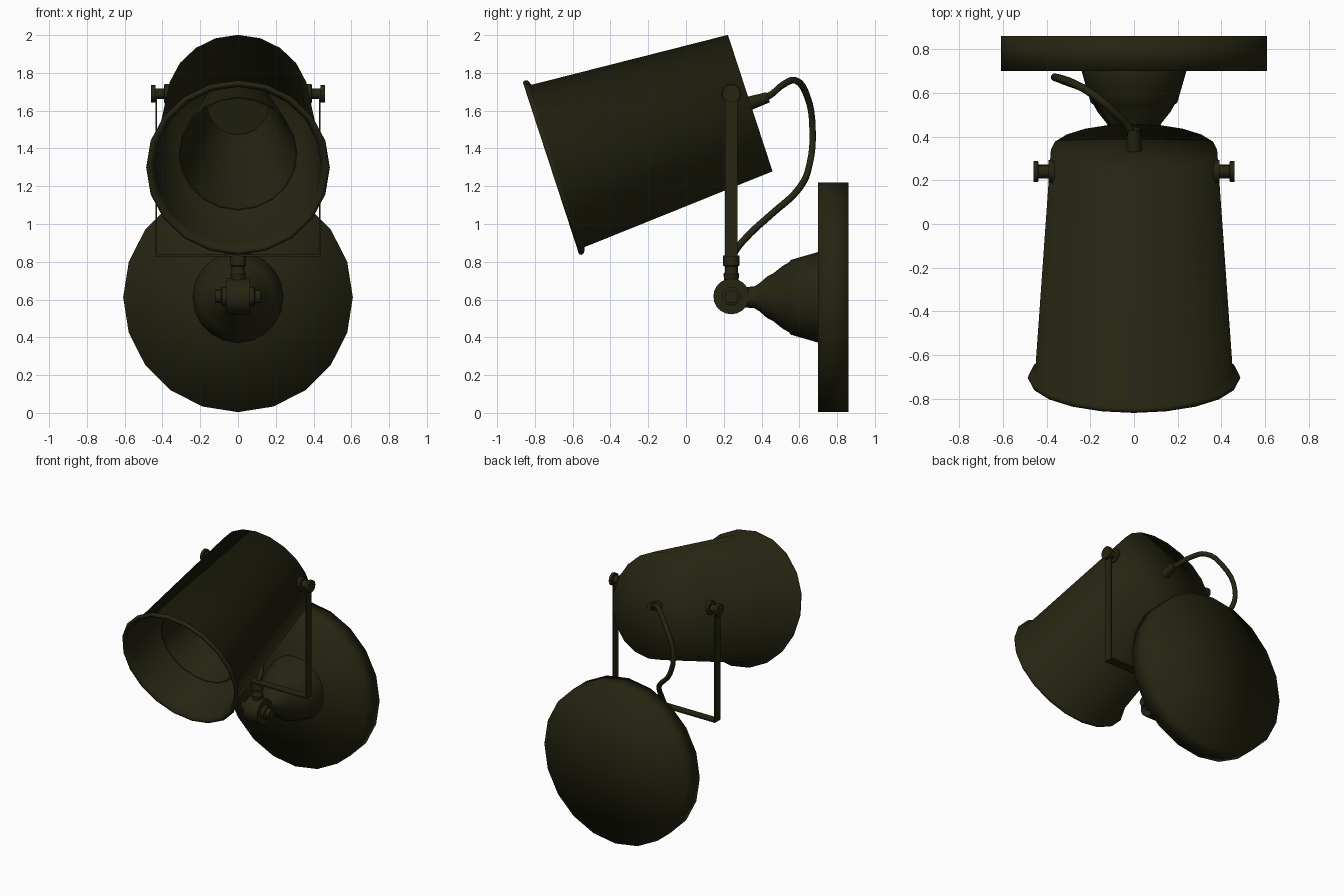
import bpy, bmesh, math
from mathutils import Vector

if "Cube" in bpy.data.objects:
    bpy.data.objects.remove(bpy.data.objects["Cube"])

paint = bpy.data.materials.new("dark olive metal")
paint.diffuse_color = (0.019, 0.018, 0.006, 1)
paint.use_nodes = True
paint.node_tree.nodes["Principled BSDF"].inputs["Base Color"].default_value = paint.diffuse_color


def finish(name, bm, angle=None):
    bmesh.ops.remove_doubles(bm, verts=bm.verts, dist=1e-5)
    bmesh.ops.recalc_face_normals(bm, faces=bm.faces)
    me = bpy.data.meshes.new(name)
    bm.to_mesh(me)
    bm.free()
    me.materials.append(paint)
    ob = bpy.data.objects.new(name, me)
    bpy.context.collection.objects.link(ob)
    bpy.ops.object.select_all(action='DESELECT')
    ob.select_set(True)
    bpy.context.view_layer.objects.active = ob
    if angle is None:
        bpy.ops.object.shade_smooth()
    else:
        bpy.ops.object.shade_smooth_by_angle(angle=math.radians(angle))
    return ob


def lathe(name, origin, axis, profile, sides=20, angle=40):
    """Spin a (radius, distance along axis) profile around an axis."""
    o, a = Vector(origin), Vector(axis).normalized()
    u = Vector((1, 0, 0)) if abs(a.x) < 0.5 else Vector((0, 1, 0))
    v = a.cross(u)
    bm = bmesh.new()
    rings = []
    for r, t in profile:
        if r == 0:
            rings.append([bm.verts.new(o + a * t)] * sides)
            continue
        rings.append([bm.verts.new(o + a * t + r * (u * math.cos(k * math.tau / sides)
                      + v * math.sin(k * math.tau / sides))) for k in range(sides)])
    for p, q in zip(rings, rings[1:]):
        for k in range(sides):
            n = (k + 1) % sides
            face = list(dict.fromkeys((p[k], p[n], q[n], q[k])))
            bm.faces.new(face)
    return finish(name, bm, angle)


def rod(name, origin, axis, r, t0, t1, sides=16):
    return lathe(name, origin, axis, [(0, t0), (r, t0), (r, t1), (0, t1)], sides)


def box(name, lo, hi):
    bm = bmesh.new()
    bmesh.ops.create_cube(bm, size=1)
    for v in bm.verts:
        v.co = [l + (h - l) * (c + 0.5) for l, h, c in zip(lo, hi, v.co)]
    return finish(name, bm, 30)


# Wall plate and stepped mounting cup
lathe("wall_plate", (0, 0.86, 0.612), (0, -1, 0),
      [(0, 0), (0.608, 0), (0.608, 0.16), (0, 0.16)], angle=None)
lathe("mounting_cup", (0, 0.71, 0.612), (0, -1, 0),
      [(0, 0), (0.24, 0), (0.24, 0.01), (0.198, 0.155), (0.185, 0.165), (0.165, 0.20),
       (0.125, 0.25), (0.11, 0.28), (0.075, 0.32), (0.057, 0.35), (0.053, 0.42), (0, 0.42)])

# Knuckle joint with side pins and stem
JOINT = (0, 0.24, 0.617)
rod("knuckle", JOINT, (1, 0, 0), 0.095, -0.06, 0.06, 20)
for s in (-1, 1):
    lathe("knuckle_pin", JOINT, (s, 0, 0),
          [(0, 0.05), (0.05, 0.05), (0.05, 0.085), (0.035, 0.09), (0.035, 0.12), (0, 0.12)], 16)
lathe("stem", (0, 0.24, 0.69), (0, 0, 1),
      [(0, 0), (0.036, 0), (0.042, 0.045), (0.034, 0.055), (0.034, 0.085),
       (0.043, 0.09), (0.043, 0.142), (0, 0.142)], 16)

# Thin U-shaped yoke
box("yoke_base", (-0.438, 0.207, 0.828), (0.438, 0.273, 0.838))
PIVOT_Z = 1.69
for s in (-1, 1):
    xs = sorted((s * 0.430, s * 0.438))
    box("yoke_arm", (xs[0], 0.207, 0.828), (xs[1], 0.273, PIVOT_Z))
    # Pivot screw: inner washer, shaft, outer knob
    lathe("pivot_screw", (0, 0.24, PIVOT_Z), (s, 0, 0),
          [(0, 0.36), (0.052, 0.36), (0.052, 0.39), (0.028, 0.392), (0.028, 0.436),
           (0.047, 0.438), (0.047, 0.46), (0, 0.46)], 16)

# Tilted shade with a flared lip, thin-walled and open at the front
BACK = Vector((0, 0.34, 1.64))
AIM = Vector((0, -0.951, -0.311))
lathe("shade", BACK, AIM,
      [(0, 0), (0.38, 0), (0.452, 1.07), (0.48, 1.082), (0.486, 1.097), (0.478, 1.11),
       (0.462, 1.11), (0.44, 1.07), (0.37, 0.012), (0, 0.012)], angle=100)
# Conical reflector inside the shade
lathe("reflector", BACK, AIM,
      [(0, 0.03), (0.17, 0.03), (0.315, 0.865), (0.308, 0.865), (0.163, 0.04), (0, 0.04)])

# Cable gland and looping cable
lathe("cable_gland", BACK, -AIM,
      [(0, -0.005), (0.037, -0.005), (0.028, 0.10), (0, 0.10)], 12)
path = [(0, 0.40, 1.66), (-0.03, 0.45, 1.685), (-0.09, 0.51, 1.735), (-0.17, 0.58, 1.76),
        (-0.27, 0.64, 1.68), (-0.36, 0.67, 1.50), (-0.32, 0.655, 1.32), (-0.2, 0.60, 1.19),
        (-0.09, 0.45, 1.05), (-0.03, 0.34, 0.95), (0, 0.27, 0.87), (0, 0.25, 0.835)]
cu = bpy.data.curves.new("cable", 'CURVE')
cu.dimensions = '3D'
cu.bevel_depth = 0.018
cu.bevel_resolution = 2
cu.resolution_u = 4
cu.use_fill_caps = True
sp = cu.splines.new('BEZIER')
sp.bezier_points.add(len(path) - 1)
for bp, co in zip(sp.bezier_points, path):
    bp.co = co
    bp.handle_left_type = bp.handle_right_type = 'AUTO'
cu.materials.append(paint)
cable = bpy.data.objects.new("cable", cu)
bpy.context.collection.objects.link(cable)
bpy.ops.object.select_all(action='DESELECT')
cable.select_set(True)
bpy.context.view_layer.objects.active = cable
bpy.ops.object.convert(target='MESH')
bpy.ops.object.shade_smooth_by_angle(angle=math.radians(50))
